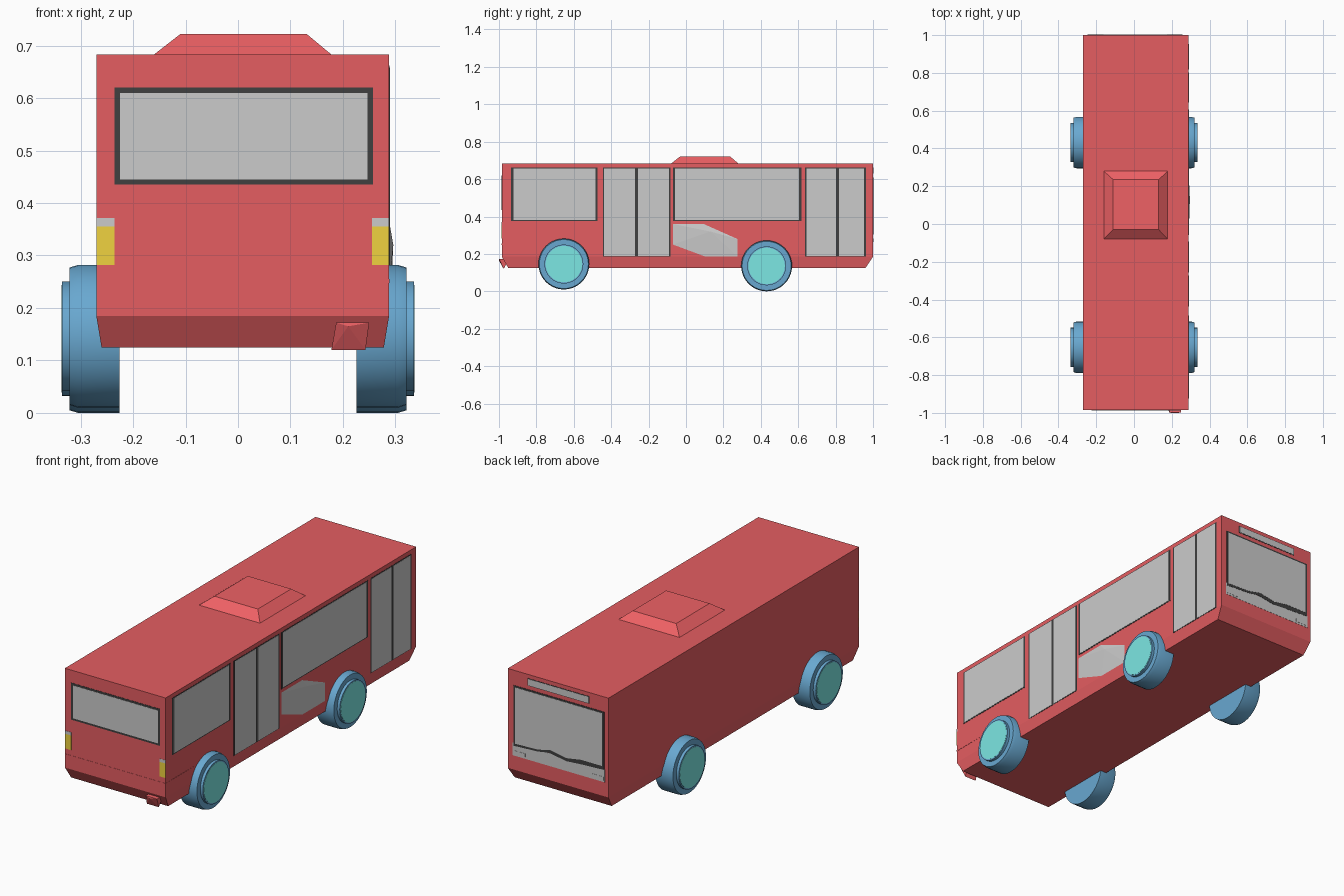
import bpy, bmesh, math
from mathutils import Vector

if "Cube" in bpy.data.objects:
    bpy.data.objects.remove(bpy.data.objects["Cube"])

def mat(name, r, g, b):
    m = bpy.data.materials.new(name)
    m.diffuse_color = (r, g, b, 1)
    m.use_nodes = True
    m.node_tree.nodes["Principled BSDF"].inputs["Base Color"].default_value = m.diffuse_color
    return m

RED = mat("red", 0.78, 0.11, 0.12)
BRIGHT = mat("bright_red", 0.86, 0.12, 0.13)
BLACK = mat("black", 0.05, 0.05, 0.05)
BLUE = mat("blue", 0.14, 0.39, 0.63)
CYAN = mat("cyan", 0.20, 0.80, 0.77)
YELLOW = mat("yellow", 0.87, 0.65, 0.05)

def finish(name, bm, material=None):
    bmesh.ops.recalc_face_normals(bm, faces=bm.faces)
    me = bpy.data.meshes.new(name)
    bm.to_mesh(me)
    bm.free()
    ob = bpy.data.objects.new(name, me)
    bpy.context.collection.objects.link(ob)
    if material:
        me.materials.append(material)
    return ob

def loft(name, sections, material):
    """Stack of rectangles (x0, x1, y0, y1, z) joined into a solid."""
    bm = bmesh.new()
    rings = [[bm.verts.new(p) for p in ((a, c, z), (b, c, z), (b, d, z), (a, d, z))]
             for a, b, c, d, z in sections]
    for lo, hi in zip(rings, rings[1:]):
        for i in range(4):
            j = (i + 1) % 4
            bm.faces.new((lo[i], lo[j], hi[j], hi[i]))
    bm.faces.new(rings[0])
    bm.faces.new(rings[-1])
    return finish(name, bm, material)

# which wall a panel sits on: (u, z, height above wall) -> position
WALL = {
    "front": lambda u, z, h: (u, -0.985 - h, z),
    "back": lambda u, z, h: (u, 1.0 + h, z),
    "right": lambda u, z, h: (0.288 + h, u, z),
}

def panel(name, wall, pts, h, material=None):
    """Thin slab with outline pts, standing h proud of a body wall."""
    bm = bmesh.new()
    top = [bm.verts.new(WALL[wall](u, z, h)) for u, z in pts]
    low = [bm.verts.new(WALL[wall](u, z, -0.004)) for u, z in pts]
    bm.faces.new(top)
    bm.faces.new(low)
    for i in range(len(pts)):
        j = (i + 1) % len(pts)
        bm.faces.new((top[i], top[j], low[j], low[i]))
    return finish(name, bm, material)

def rect(u0, u1, z0, z1):
    return [(u0, z0), (u1, z0), (u1, z1), (u0, z1)]

def lathe(name, profile, centre, side, material):
    """Spin an (x, radius) profile about an axle along x."""
    bm = bmesh.new()
    vs = [bm.verts.new((side * x, 0, r)) for x, r in profile]
    es = [bm.edges.new(e) for e in zip(vs, vs[1:])]
    bmesh.ops.spin(bm, geom=vs + es, cent=(0, 0, 0), axis=(1, 0, 0),
                   angle=2 * math.pi, steps=40)
    bmesh.ops.remove_doubles(bm, verts=bm.verts, dist=1e-4)
    bmesh.ops.translate(bm, verts=bm.verts, vec=Vector(centre))
    ob = finish(name, bm, material)
    bpy.ops.object.select_all(action='DESELECT')
    ob.select_set(True)
    bpy.context.view_layer.objects.active = ob
    bpy.ops.object.shade_smooth_by_angle(angle=math.radians(30))
    return ob

# body shell with chamfered skirt, and roof hatch
loft("body", [(-0.26, 0.278, -0.95, 0.96, 0.125),
              (-0.27, 0.288, -0.985, 1.0, 0.185),
              (-0.27, 0.288, -0.985, 1.0, 0.683)], RED)
loft("roof_hatch", [(-0.16, 0.178, -0.08, 0.28, 0.68),
                    (-0.16, 0.178, -0.08, 0.28, 0.683),
                    (-0.11, 0.131, -0.03, 0.235, 0.722)], BRIGHT)

# side windows
for i, (a, b) in enumerate(((-0.935, -0.472), (-0.07, 0.617))):
    panel(f"side_window_frame_{i}", "right", rect(a, b, 0.377, 0.662), 0.001, BLACK)
    panel(f"side_window_glass_{i}", "right", rect(a + 0.012, b - 0.012, 0.382, 0.658), 0.002)

# double doors
for i, (a, m, b) in enumerate(((-0.445, -0.265, -0.083), (0.637, 0.81, 0.962))):
    panel(f"door_frame_{i}", "right", rect(a, b, 0.187, 0.662), 0.001, BLACK)
    panel(f"door_leaf_{i}_a", "right", rect(a + 0.007, m - 0.008, 0.19, 0.658), 0.002)
    panel(f"door_leaf_{i}_b", "right", rect(m + 0.008, b - 0.009, 0.19, 0.658), 0.002)

# bulging grey side panel between the axles
bm = bmesh.new()
edge = [bm.verts.new((0.289, y, z)) for y, z in
        ((-0.07, 0.36), (0.095, 0.36), (0.275, 0.28), (0.275, 0.187), (0.10, 0.187), (-0.07, 0.25))]
peak = bm.verts.new((0.296, 0.13, 0.32))
for i in range(6):
    bm.faces.new((edge[i], edge[(i + 1) % 6], peak))
bm.faces.new(edge)
finish("side_panel", bm)

# front window, lamps and bumper trim
panel("front_window_frame", "front", rect(-0.235, 0.257, 0.435, 0.62), 0.001, BLACK)
panel("front_window_glass", "front", rect(-0.225, 0.247, 0.445, 0.61), 0.002)
for s, a, b in (("left", -0.27, -0.235), ("right", 0.255, 0.288)):
    panel(f"lamp_{s}", "front", rect(a, b, 0.282, 0.355), 0.001, YELLOW)
    panel(f"lamp_cap_{s}", "front", rect(a, b, 0.355, 0.371), 0.001)
panel("bumper_trim", "front", rect(-0.27, 0.288, 0.248, 0.255), 0.001, RED)
panel("bumper_trim_side", "right", rect(-0.985, -0.75, 0.248, 0.255), 0.001, RED)

# back windscreen with wavy lower edge, sign and lights
panel("windscreen_apron", "back", rect(-0.25, 0.26, 0.256, 0.32), 0.001)
panel("windscreen_frame", "back", [(-0.247, 0.608), (0.256, 0.608), (0.256, 0.305), (0.12, 0.312),
      (0.06, 0.322), (-0.04, 0.306), (-0.12, 0.312), (-0.247, 0.318)], 0.002, BLACK)
panel("windscreen_glass", "back", [(-0.237, 0.600), (0.247, 0.600), (0.247, 0.318), (0.12, 0.322),
      (0.05, 0.338), (-0.04, 0.322), (-0.12, 0.335), (-0.237, 0.335)], 0.003)
panel("sign_frame", "back", rect(-0.165, 0.178, 0.627, 0.664), 0.001, BLACK)
panel("sign_glass", "back", rect(-0.162, 0.175, 0.63, 0.661), 0.002)
for s, a, b in (("left", -0.245, -0.18), ("right", 0.19, 0.255)):
    panel(f"back_light_{s}", "back", rect(a, b, 0.265, 0.282), 0.002)

# tow wedge under the front corner
bm = bmesh.new()
for p in ((0.187, -0.999, 0.172), (0.25, -0.999, 0.172), (0.178, -0.975, 0.12), (0.243, -0.975, 0.12),
          (0.21, -1.0, 0.165), (0.187, -0.945, 0.172), (0.25, -0.945, 0.172)):
    bm.verts.new(p)
bmesh.ops.convex_hull(bm, input=bm.verts)
finish("tow_wedge", bm, BRIGHT)

# wheels: stepped tyre and hub disc
TYRE = [(0.226, 0), (0.226, 0.136), (0.305, 0.136), (0.321, 0.131), (0.321, 0.104),
        (0.335, 0.104), (0.335, 0.097), (0.331, 0.097), (0.331, 0)]
HUB = [(0.33, 0), (0.33, 0.0975), (0.336, 0.0975), (0.336, 0)]
for s in (-1, 1):
    for end, y, z in (("front", -0.653, 0.146), ("rear", 0.431, 0.136)):
        tag = f"{end}_{'left' if s < 0 else 'right'}"
        lathe(f"tyre_{tag}", TYRE, (0, y, z), s, BLUE)
        lathe(f"hub_{tag}", HUB, (0, y, z), s, CYAN)
